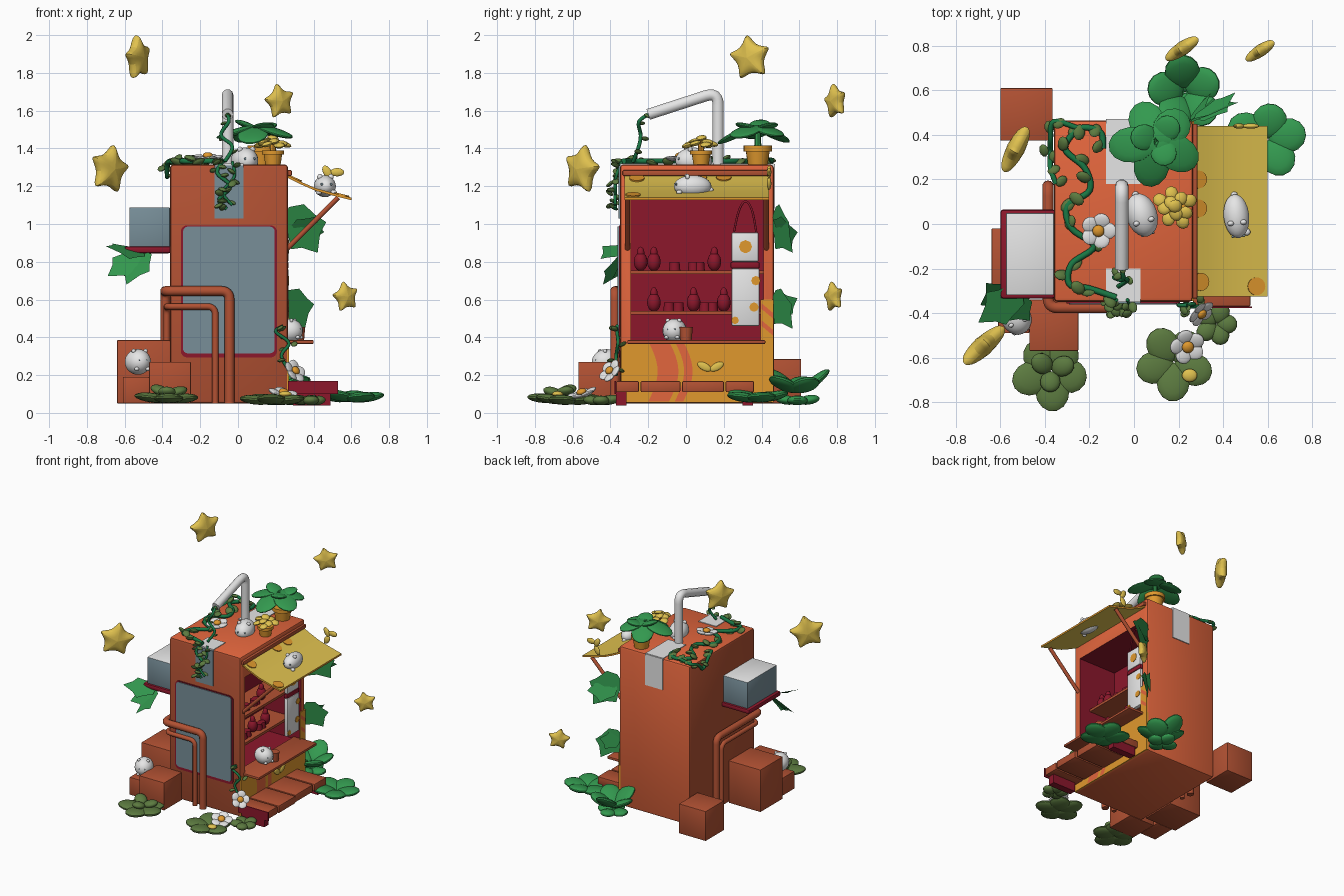
import bpy, bmesh, math, random
from mathutils import Vector as V, Matrix as M, Euler

if "Cube" in bpy.data.objects:
    bpy.data.objects.remove(bpy.data.objects["Cube"])
random.seed(4)
pi = math.pi

def mat(name, *c):
    m = bpy.data.materials.new(name)
    m.diffuse_color = [((v + .055) / 1.055) ** 2.4 for v in c] + [1]
    m.use_nodes = True
    m.node_tree.nodes["Principled BSDF"].inputs["Base Color"].default_value = m.diffuse_color
    return m
ORANGE = mat("orange", .89, .40, .24); BROWN = mat("brown", .70, .32, .20)
RED = mat("dark red", .55, .09, .17); YELLOW = mat("yellow", .88, .76, .31)
AMBER = mat("amber", .88, .60, .18); WHITE = mat("white", .90, .90, .90)
GREY = mat("blue grey", .47, .56, .60); GREEN = mat("leaf green", .20, .60, .31)
OLIVE = mat("olive green", .36, .48, .25); VINE = mat("vine green", .10, .47, .27)

def finish(name, bm, *mats, smooth=True):
    me = bpy.data.meshes.new(name)
    bmesh.ops.recalc_face_normals(bm, faces=bm.faces)
    bm.to_mesh(me); bm.free()
    for m in mats: me.materials.append(m)
    if smooth:
        me.shade_smooth(); me.set_sharp_from_angle(angle=math.radians(40))
    ob = bpy.data.objects.new(name, me)
    bpy.context.collection.objects.link(ob)
    return ob

def box_bm(x0, x1, y0, y1, z0, z1, bev=0, axis=None, seg=2):
    bm = bmesh.new()
    bmesh.ops.create_cube(bm, size=1, matrix=M.Translation(((x0+x1)/2, (y0+y1)/2, (z0+z1)/2)) @ M.Diagonal((x1-x0, y1-y0, z1-z0, 1)))
    if bev:
        es = [e for e in bm.edges if axis is None or abs((e.verts[0].co - e.verts[1].co).normalized()[axis]) > .9]
        bmesh.ops.bevel(bm, geom=es, offset=bev, segments=seg, affect='EDGES', profile=.5)
    return bm

def box(name, b, m, bev=0, axis=None, seg=2):
    return finish(name, box_bm(*b, bev, axis, seg), m)

def blob(bm, loc, size, rot=(0, 0, 0), idx=0, seg=14):
    mt = M.Translation(loc) @ Euler(rot).to_matrix().to_4x4() @ M.Diagonal((*size, 1))
    r = bmesh.ops.create_uvsphere(bm, u_segments=seg, v_segments=max(6, seg * 2 // 3), radius=1, matrix=mt)
    for f in {f for v in r['verts'] for f in v.link_faces}: f.material_index = idx

def cyl(name, loc, r1, r2, h, m, rot=(0, 0, 0), seg=24):
    bm = bmesh.new()
    bmesh.ops.create_cone(bm, cap_ends=True, segments=seg, radius1=r1, radius2=r2, depth=h, matrix=M.Translation(loc) @ Euler(rot).to_matrix().to_4x4())
    return finish(name, bm, m)

def tube(name, pts, r, m):
    cu = bpy.data.curves.new(name, 'CURVE'); cu.dimensions = '3D'
    cu.bevel_depth = r; cu.bevel_resolution = 3; cu.use_fill_caps = True
    s = cu.splines.new('POLY'); s.points.add(len(pts) - 1)
    for p, c in zip(s.points, pts): p.co = (*c, 1)
    ob = bpy.data.objects.new(name, cu); bpy.context.collection.objects.link(ob)
    cu.materials.append(m); s.use_smooth = True
    bpy.ops.object.select_all(action='DESELECT')
    ob.select_set(True); bpy.context.view_layer.objects.active = ob
    bpy.ops.object.convert(target='MESH')

def fillet(pts, r):
    p = [V(c) for c in pts]; out = [p[0]]
    for a, b, c in zip(p, p[1:], p[2:]):
        s, e = b + (a - b).normalized() * r, b + (c - b).normalized() * r
        out += [s.lerp(b, t / 6).lerp(b.lerp(e, t / 6), t / 6) for t in range(7)]
    return out + [p[-1]]

def spline(pts, n=6):
    p = [V(c) for c in pts]; p = [p[0]] + p + [p[-1]]; out = []
    for a, b, c, d in zip(p, p[1:], p[2:], p[3:]):
        for i in range(n):
            t = i / n
            out.append(.5 * (2*b + (c-a)*t + (2*a-5*b+4*c-d)*t*t + (3*b-a-3*c+d)*t**3))
    return out + [p[-1]]

def vine(name, pts, r=.011, step=5, size=.03):
    s = spline(pts); tube(name, s, r, VINE); bm = bmesh.new()
    for p in s[2::step]:
        off = V([random.uniform(-.03, .03), random.uniform(-.03, .03), random.uniform(-.01, .015)])
        blob(bm, p + off, (size, size * .75, size * .4), [random.uniform(-.6, .6), random.uniform(-.6, .6), random.uniform(0, 6)], seg=10)
    finish(name + "_leaves", bm, OLIVE)

def bush(name, c, R, n, m, tilt=.1, w=.42, a0=0, thick=.025):
    bm = bmesh.new()
    for i in range(n):
        a = a0 + i * 2 * pi / n; L = R * random.uniform(.85, 1.02) / 2
        d = V((math.cos(a), math.sin(a), 0))
        t = tilt * (1 + .5 * (i % 2))
        blob(bm, V(c) + d * L + V((0, 0, math.sin(t) * L)), (L, R * w, thick), (0, -t, a))
    finish(name, bm, m)

def flower(name, c, r, normal):
    bm = bmesh.new()
    for i in range(5):
        a = i * 2 * pi / 5
        blob(bm, (math.cos(a)*r*.52, math.sin(a)*r*.52, 0), (r*.45, r*.45, r*.14), (0, -.25, a))
    blob(bm, (0, 0, r*.15), (r*.32, r*.32, r*.2), idx=1)
    bm.transform(M.Translation(c) @ V(normal).to_track_quat('Z', 'Y').to_matrix().to_4x4())
    finish(name, bm, WHITE, AMBER)

def critter(name, c, s, yaw, flat=.85):
    # round white creature with small ears, paws and grey spots, facing local -y
    bm = bmesh.new()
    blob(bm, (0, 0, 0), (s*flat, s, s*flat), seg=20)
    for k in (-1, 1):
        blob(bm, (k*s*flat*.5, -s*.3, s*flat*.85), (s*.15, s*.12, s*.15))
        blob(bm, (k*s*.4, -s*.75, -s*flat*.55), (s*.16, s*.16, s*.13))
        blob(bm, (k*s*.25, -s*.9, s*.1), (s*.07, s*.06, s*.07), idx=1, seg=8)
    blob(bm, (0, s*.95, -s*.2), (s*.16, s*.16, s*.16))
    bm.transform(M.Translation(c) @ M.Rotation(yaw, 4, 'Z'))
    finish(name, bm, WHITE, GREY)

def star(name, c, r, u, spin):
    bm = bmesh.new(); rings = []
    for z in (-.2*r, .2*r):
        rings.append([bm.verts.new((math.sin(k*pi/5) * q, math.cos(k*pi/5) * q, z)) for k in range(10) for q in [r * (1.38 if k % 2 == 0 else .5)]])
    for ring, z in zip(rings, (-.42*r, .42*r)):
        m = bm.verts.new((0, 0, z))
        for k in range(10): bm.faces.new((ring[k], ring[(k+1) % 10], m))
    for k in range(10): bm.faces.new((rings[0][k], rings[0][(k+1) % 10], rings[1][(k+1) % 10], rings[1][k]))
    u = V(u).normalized(); n = u.cross(V((0, 0, 1)))
    bm.transform(M.Translation(c) @ M((u, (0, 0, 1), n)).transposed().to_4x4() @ M.Rotation(spin, 4, 'Z'))
    finish(name, bm, YELLOW).modifiers.new("round", 'SUBSURF').levels = 2

def ivy(name, c, size, direction, normal, m=GREEN):
    # flat angular leaf growing from c
    d, n = V(direction).normalized(), V(normal).normalized(); s = d.cross(n)
    half = [(0, 0), (.25, .1), (.33, .4), (.42, .6), (.22, .72), (0, 1)]
    out = half + [(-a, b) for a, b in half[-2:0:-1]]
    bm = bmesh.new()
    bm.faces.new([bm.verts.new(V(c) + (s*a + d*b - n*abs(a)*.2) * size) for a, b in out])
    finish(name, bm, m, smooth=False)

# main cabinet with carved display opening on +x
bm = box_bm(-.36, .265, -.35, .465, .05, 1.315, .018)
f = max(bm.faces, key=lambda f: f.normal.x * f.calc_area())
bmesh.ops.inset_individual(bm, faces=[f], thickness=.01)
for v in f.verts:
    v.co.y = -.29 if v.co.y < .05 else .41
    v.co.z = .37 if v.co.z < .6 else 1.14
g = bmesh.ops.extrude_discrete_faces(bm, faces=[f])['faces'][0]
for v in g.verts: v.co.x = -.06
bm.normal_update()
for q in bm.faces:
    c = q.calc_center_median(); n = q.normal
    inside = -.1 < c.x < .2 and -.3 < c.y < .42 and .3 < c.z < 1.2
    q.material_index = 2 if inside else 0 if max(abs(n.z), n.x, n.y) > .6 else 1
finish("cabinet", bm, ORANGE, BROWN, RED)
box("roof_trim", (.25, .285, -.335, .45, 1.255, 1.285), BROWN, .006)

# shelves, jars and bottles
for z in (.53, .745): box("shelf", (-.06, .17, -.29, .41, z - .01, z + .01), BROWN)
bm = bmesh.new()
for z, ys in ((.755, (-.24, -.17, .15)), (.54, (-.17, .04, .2))):
    for y in ys:
        blob(bm, (.1, y, z + .045), (.036, .036, .05))
        blob(bm, (.1, y, z + .09), (.02, .02, .035))
finish("bottles", bm, RED)
for z, ys in ((.54, (-.09, -.04, .1, .14)), (.755, (-.06, .04, .07))):
    for y in ys: cyl("jar", (.11, y, z + .022), .03, .026, .045, RED, seg=16)

# counter, cup, lower painted panel
box("counter", (.2, .4, -.31, .42, .365, .385), BROWN, .005)
cyl("cup", (.32, 0, .42), .03, .036, .07, BROWN)
box("lower_panel", (.25, .27, -.345, .463, .055, .365), AMBER)
box("corner_patch", (.262, .27, .395, .463, .36, .6), AMBER)
for y0, w in ((-.20, .11), (-.06, .045)):
    bm = bmesh.new()
    rows = [[bm.verts.new((.272, y0 + k*w + .05*math.sin(t*.3), .06 + t*.0305)) for k in (0, 1)] for t in range(11)]
    for a, b in zip(rows, rows[1:]): bm.faces.new((a[0], a[1], b[1], b[0]))
    finish("painted_stripe", bm, ORANGE)
for z in (.44, .53):
    bm = bmesh.new()
    bm.faces.new([bm.verts.new((.272, y, z + dz)) for y, dz in ((.4, .02), (.46, -.03), (.46, .0), (.4, .05))])
    finish("patch_stripe", bm, ORANGE)
bm = bmesh.new()
for k in (-1, 1): blob(bm, (.275, .13 + k*.033, .245), (.008, .04, .02), (k*.5, 0, 0))
finish("sprout_emblem", bm, YELLOW)

# plank bench
for y0, y1 in ((-.37, -.25), (-.24, -.03), (-.02, .2), (.21, .36)):
    box("bench_plank", (.265, .53 - random.uniform(0, .03), y0, y1, .11, .168), BROWN, .006)
box("bench_front_board", (.265, .53, -.378, -.37, .1, .17), RED)
for y in (-.37, .3): box("bench_leg", (.29, .49, y, y + .055, .04, .11), RED)

# awning with struts
prof = [(.25, 1.265), (.33, 1.225), (.41, 1.19), (.5, 1.165), (.6, 1.14)]
bm = bmesh.new()
grid = [[[bm.verts.new((x, y, z - d)) for x, z in prof] for y in (-.325, .44)] for d in (0, .014)]
(a, b), (c, d) = grid
for i in range(4):
    for p, q in ((a, b), (b, d), (d, c), (c, a)): bm.faces.new((p[i], p[i+1], q[i+1], q[i]))
for i in (0, 4): bm.faces.new((a[i], b[i], d[i], c[i]))
bm.normal_update()
for q in bm.faces: q.material_index = 0 if abs(q.normal.z) > .5 else 1
finish("awning", bm, YELLOW, AMBER)
for x, y, z, r in ((.29, .2, 1.246, .04), (.29, .07, 1.246, .04), (.55, -.28, 1.155, .04), (.3, -.26, 1.243, .04)):
    cyl("awning_spot", (x, y, z), r, r, .008, AMBER, (0, .42 if x < .5 else .245, 0))
for y in (-.31, .425): tube("awning_strut", [(.26, y, .87), (.53, y, 1.14)], .014, BROWN)
bm = bmesh.new()
for k in range(3): blob(bm, (.49 + .035*math.cos(k*2.1), .44, 1.255 + .04*math.sin(k*2.1 + .5)), (.038, .012, .022), (0, -k*2.1, 0))
finish("awning_sprout", bm, YELLOW)

# hanging white sign
box("sign_upper", (.235, .268, .24, .385, .8, .955), WHITE, .01)
box("sign_lower", (.235, .268, .24, .39, .46, .765), WHITE, .01)
box("sign_band", (.235, .268, .235, .39, .765, .8), RED, .008)
tube("sign_handle", spline([(.25, .25, .94), (.25, .28, 1.07), (.25, .315, 1.12), (.25, .35, 1.07), (.25, .375, .94)]), .006, RED)
for y, z, r in ((.315, .88, .035), (.37, .7, .025), (.36, .56, .025), (.26, .49, .02)):
    cyl("sign_flower", (.268, y, z), r, r, .006, AMBER, (0, pi/2, 0), 8)

# front window panel and roof tape
box("window_frame", (-.303, .207, -.356, -.34, .293, .993), RED, .035, 1, 4)
box("window", (-.291, .194, -.362, -.34, .315, .986), GREY, .025, 1, 4)
box("tape_front", (-.125, .03, -.357, -.34, 1.03, 1.31), GREY)
box("tape_top_front", (-.125, .03, -.35, -.2, 1.3, 1.32), WHITE)
box("tape_top_back", (-.125, .03, .18, .465, 1.3, 1.32), WHITE)
box("tape_back", (-.125, .03, .46, .472, 1.07, 1.317), WHITE)

# side cooler box on its tray
bm = box_bm(-.575, -.36, -.32, .05, .87, 1.088, .006)
for q in bm.faces: q.material_index = 1 if q.normal.z > .6 else 0
finish("cooler", bm, GREY, WHITE)
box("cooler_tray", (-.6, -.355, -.335, .065, .845, .882), RED, .012)

# pipes and crooked chimney
for x, z, y, r in ((-.045, .645, .17, .026), (-.12, .563, .09, .017)):
    o = .36 + r
    tube("wall_pipe", fillet([(x, -o + .01, .05), (x, -o + .01, z), (-o, -o + .01, z), (-o, y, z), (-o, y, .05)], .045), r, BROWN)
tube("chimney", fillet([(-.055, .17, 1.3), (-.055, .17, 1.7), (-.055, -.2, 1.58)], .07), .031, WHITE)

# crates
for b in ((-.6, -.365, .375, .61, .05, .285), (-.47, -.25, -.57, -.34, .05, .27), (-.64, -.36, -.3, -.02, .05, .385), (-.61, -.47, -.49, -.3, .05, .19)):
    box("crate", b, BROWN, .004)

# round creatures
critter("creature_crate", (-.53, -.42, .27), .08, .4)
critter("creature_roof", (.035, .04, 1.335), .1, .3, .7)
critter("creature_awning", (.46, .035, 1.2), .1, .1, .58)
critter("creature_counter", (.27, -.06, .435), .075, 1.3)

# potted plants
for x, y, r, h in ((.125, .38, .075, .1), (.185, .08, .058, .075)):
    cyl("pot", (x, y, 1.315 + h/2), r*.7, r*.9, h, AMBER)
    cyl("pot_rim", (x, y, 1.315 + h*.85), r, r, h*.3, AMBER)
bush("roof_plant", (.1, .37, 1.52), .22, 5, GREEN, -.3, .37, .75, .018)
bush("roof_plant_top", (.11, .38, 1.5), .14, 3, GREEN, .25, .42, .9, .016)
cyl("roof_plant_stem", (.12, .38, 1.45), .02, .015, .13, GREEN, seg=8)
bm = bmesh.new()
for k in range(11):
    a = k * 2.4; q = .025 * math.sqrt(k)
    blob(bm, (.185 + q*math.cos(a), .08 + q*math.sin(a), 1.455 - q*.5), (.032, .03, .014), (.2, .2, a), seg=10)
finish("yellow_plant", bm, YELLOW)
cyl("yellow_plant_stem", (.185, .08, 1.41), .015, .02, .08, AMBER, seg=8)

# ground bushes
bush("bush_front_left", (-.37, -.66, .07), .185, 5, OLIVE, .08, .42, -.28)
bush("bush_front_left_top", (-.37, -.66, .1), .11, 3, OLIVE, .25, .42, .4)
bush("bush_front_right", (.18, -.62, .06), .18, 5, OLIVE, .1, .42, .9)
bush("bush_bench", (.37, -.45, .06), .11, 5, OLIVE, .12, .4)
bush("bush_back_right", (.6, .38, .07), .19, 5, GREEN, .15, .42, .2)
bush("bush_back", (.23, .59, .11), .19, 5, GREEN, .45, .42, .45)
bush("bush_back_low", (.23, .59, .06), .13, 4, GREEN, .1, .42)

# angular ivy leaves
ivy("ivy_right", (.27, .475, 1.09), .3, (.5, .3, -.8), (-.5, .8, .25))
ivy("ivy_right", (.27, .475, .98), .22, (.8, .5, -.1), (-.5, .7, .4))
ivy("ivy_right", (.265, .475, .65), .24, (.35, .35, -.8), (-.6, .7, .2))
ivy("ivy_right", (.25, .475, .55), .16, (.5, .6, .3), (-.6, .6, .3))
for d, n in (((-.7, -.2, -.5), (-.3, -.8, .6)), ((-.35, -.5, -.7), (-.6, -.7, .4)), ((-.9, -.6, .1), (0, -.5, .9))):
    ivy("ivy_left", (-.5, -.31, .86), .24, d, n)

# creeping vines
vine("roof_vine", [(x, y, 1.333) for x, y in ((-.14, .34), (-.15, .41), (-.24, .43), (-.31, .34), (-.22, .25), (-.2, .15), (-.3, .08), (-.28, -.02), (-.18, -.1), (-.28, -.18), (-.29, -.27), (-.2, -.29), (-.08, -.33))], .014, 5, .037)
vine("front_vine", [(-.08, -.34, 1.33), (-.11, -.37, 1.27), (-.04, -.375, 1.2), (-.1, -.375, 1.13), (-.06, -.375, 1.08)], .01, 2, .027)
vine("front_vine", [(-.03, -.34, 1.33), (-.02, -.37, 1.25), (-.08, -.375, 1.17), (-.03, -.375, 1.1)], .008, 3, .027)
vine("chimney_vine", [(-.055, -.2, 1.58), (-.05, -.25, 1.54), (-.09, -.24, 1.47), (-.03, -.25, 1.41), (-.07, -.28, 1.33)], .01, 6, .022)
vine("edge_vine", [(-.25, .43, 1.335), (-.36, .46, 1.335), (-.375, .38, 1.3), (-.375, .32, 1.25), (-.375, .25, 1.32), (-.35, .18, 1.33)], .012, 4, .03)
vine("corner_vine", [(.29, -.37, .2), (.23, -.37, .3), (.27, -.36, .37), (.2, -.365, .43), (.24, -.365, .46)], .009, 3, .024)

# flowers
flower("roof_flower", (-.16, -.03, 1.35), .085, (0, -.1, 1))
flower("ground_flower", (.24, -.55, .1), .085, (.2, -.3, 1))
flower("bench_flower", (.3, -.4, .22), .072, (.6, -.6, .5))
bm = bmesh.new(); blob(bm, (.25, -.68, .1), (.035, .03, .015)); finish("yellow_bud", bm, YELLOW)

# floating stars
star("star", (-.53, .34, 1.88), .118, (.46, .89, 0), .15)
star("star", (.22, .79, 1.65), .092, (.83, .55, 0), .2)
star("star", (-.68, -.55, 1.29), .128, (.74, .67, 0), -.2)
star("star", (.57, .78, .615), .08, (.83, .55, 0), .2)
